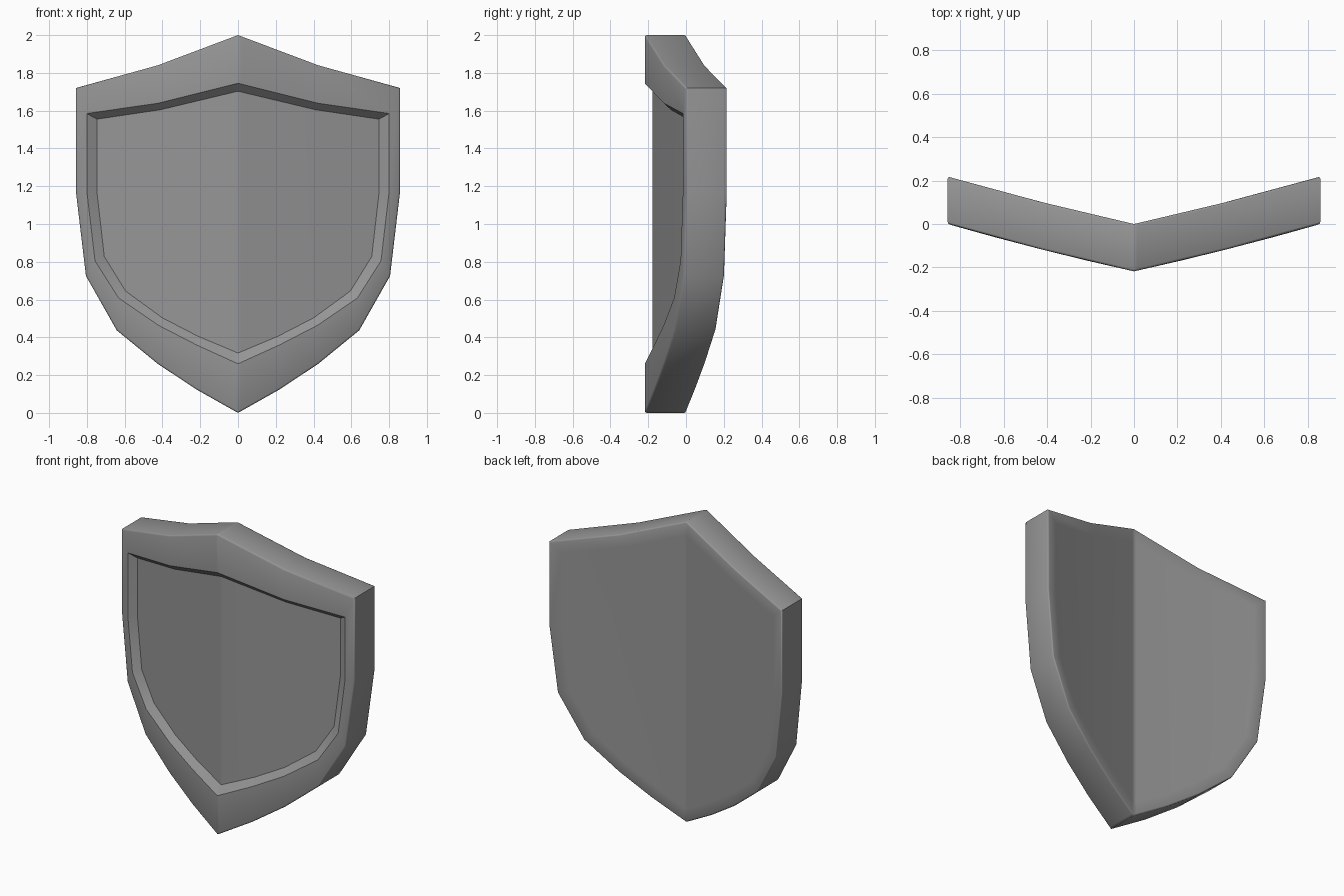
import bpy, bmesh

if "Cube" in bpy.data.objects:
    bpy.data.objects.remove(bpy.data.objects["Cube"])

# Right-half outlines (x, z), from top point round to bottom point
OUTER = [(0, 2), (.425, 1.84), (.858, 1.72), (.858, 1.17), (.805, .725),
         (.642, .437), (.425, .26), (.22, .124), (0, 0)]
RIM = [(0, 1.745), (.42, 1.64), (.80, 1.585), (.80, 1.17), (.757, .805),
       (.632, .608), (.42, .463), (.22, .36), (0, .26)]
PANEL = [(0, 1.703), (.41, 1.605), (.747, 1.555), (.747, 1.17), (.708, .828),
         (.595, .645), (.40, .503), (.21, .405), (0, .317)]
# Half-surface faces as indices of an outline with its ridge points added
CAP = [(0, 1, 9, 10), (1, 2, 7, 8, 9), (2, 3, 6, 7), (3, 4, 5, 6)]


def bend(x):
    """Backward sweep of the shield away from its centre ridge."""
    return -.218 + .22 * abs(x) + .04 * x * x


def near(a, b, x=.015):
    """Point on the line a-b close to the ridge, keeps the ridge crisp."""
    return x, a[1] + (b[1] - a[1]) * x / b[0]


bm = bmesh.new()


def ring(half, depth, shrink=0):
    half = [half[0], near(half[0], half[1])] + half[1:-1] + [near(half[-1], half[-2]), half[-1]]
    pts = half + [(-x, z) for x, z in half[-2:0:-1]]
    s = 1 - shrink
    return [bm.verts.new((x * s, bend(x * s) + depth, 1 + (z - 1) * s)) for x, z in pts]


def cap(r):
    n = len(r)
    for f in CAP:
        bm.faces.new([r[i] for i in f])
        bm.faces.new([r[-i % n] for i in reversed(f)])


# Back, softened outer wall, raised rim, sloped step and recessed panel
rings = [ring(OUTER, .218, .09), ring(OUTER, .218, .01), ring(OUTER, .215, .003),
         ring(OUTER, .208), ring(OUTER, .01), ring(OUTER, .003, .003),
         ring(OUTER, 0, .01), ring(RIM, 0), ring(PANEL, .041)]
for a, b in zip(rings, rings[1:]):
    for i in range(len(a)):
        j = (i + 1) % len(a)
        bm.faces.new((a[i], a[j], b[j], b[i]))
cap(rings[0])
cap(rings[-1])
bmesh.ops.recalc_face_normals(bm, faces=bm.faces)
for f in bm.faces:
    f.smooth = True

# Sharp lines: both edges of the step, and the upper corners
sharp = [(r[i - 1], r[i]) for r in rings[-2:] for i in range(len(r))]
sharp += [(a[i], b[i]) for k in (2, 3, 4, 7) for a, b in [rings[k:k + 2]] for i in (3, -3)]
for pair in sharp:
    bm.edges.get(pair).smooth = False

mesh = bpy.data.meshes.new("shield")
bm.to_mesh(mesh)
bm.free()
shield = bpy.data.objects.new("shield", mesh)
bpy.context.collection.objects.link(shield)

# Dark grey metal
metal = bpy.data.materials.new("dark_metal")
metal.diffuse_color = (.3, .3, .3, 1)
metal.use_nodes = True
metal.node_tree.nodes["Principled BSDF"].inputs["Base Color"].default_value = metal.diffuse_color
mesh.materials.append(metal)
